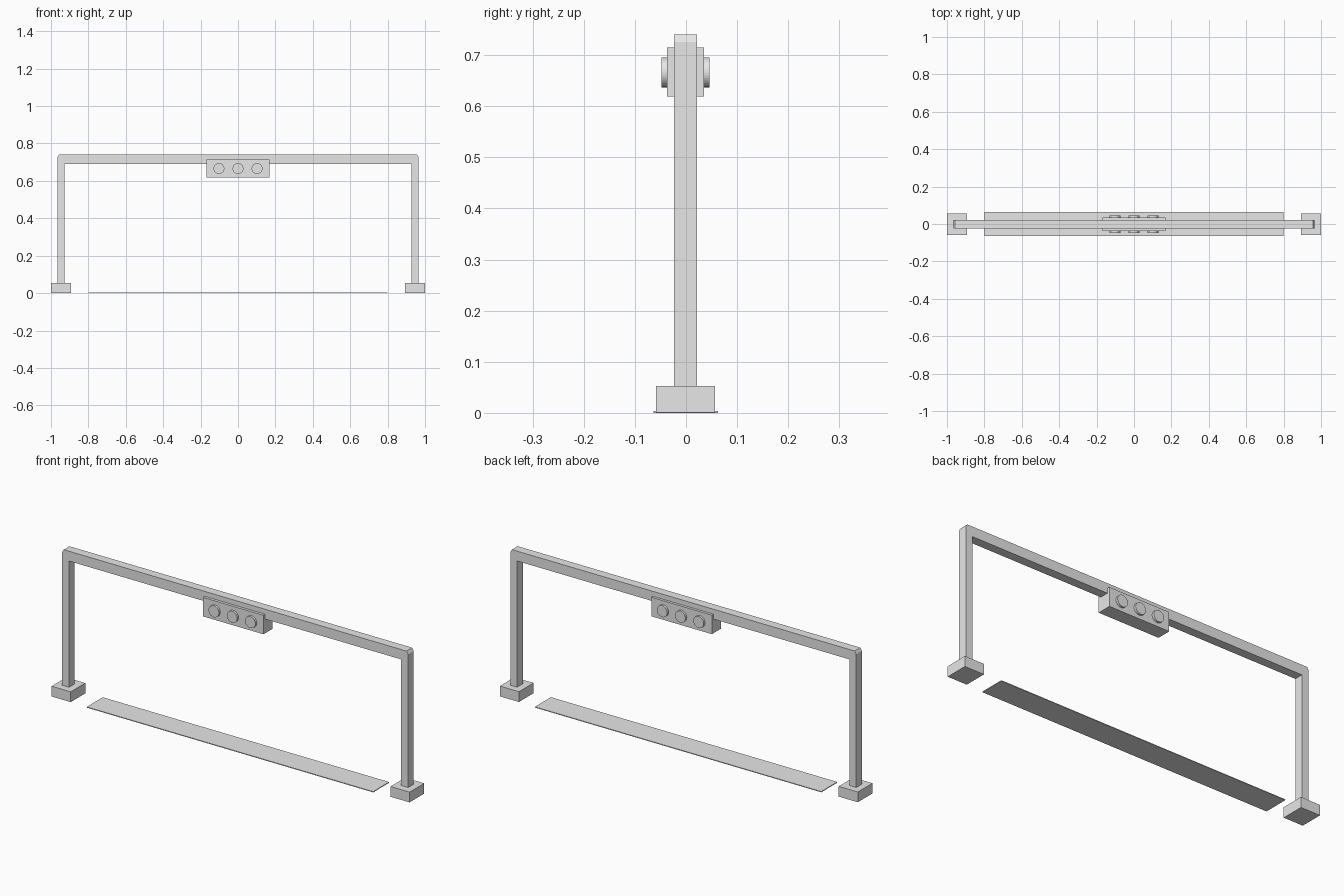
import bpy, bmesh
from math import pi
from mathutils import Matrix

cube = bpy.data.objects.get("Cube")
if cube:
    bpy.data.objects.remove(cube, do_unlink=True)

grey = bpy.data.materials.new("light_grey")
grey.use_nodes = True
grey.diffuse_color = (0.8, 0.8, 0.8, 1)
grey.node_tree.nodes["Principled BSDF"].inputs["Base Color"].default_value = (0.8, 0.8, 0.8, 1)


def finish(name, bm):
    bmesh.ops.recalc_face_normals(bm, faces=bm.faces)
    mesh = bpy.data.meshes.new(name)
    bm.to_mesh(mesh)
    bm.free()
    mesh.materials.append(grey)
    obj = bpy.data.objects.new(name, mesh)
    bpy.context.collection.objects.link(obj)
    return obj


def box(name, x, y, z):
    """Box from (min, max) ranges."""
    bm = bmesh.new()
    bmesh.ops.create_cube(bm, size=1)
    for v in bm.verts:
        v.co = [r[0] if c < 0 else r[1] for c, r in zip(v.co, (x, y, z))]
    return finish(name, bm)


def lamp(name, x, z, y0, y1, radius):
    """Round lens lying along y."""
    bm = bmesh.new()
    bmesh.ops.create_cone(bm, cap_ends=True, segments=32, radius1=radius, radius2=radius,
                          depth=y1 - y0,
                          matrix=Matrix.Translation((x, (y0 + y1) / 2, z)) @ Matrix.Rotation(pi / 2, 4, "X"))
    return finish(name, bm)


# Gantry frame: two posts and a crossbeam in one extruded outline, chamfered top corners
half = [(0.928, 0.05), (0.966, 0.05), (0.966, 0.726), (0.957, 0.74)]
outline = [(0.928, 0.69)] + half
outline += [(-x, z) for x, z in reversed(outline)]
bm = bmesh.new()
face = bm.faces.new([bm.verts.new((x, -0.023, z)) for x, z in outline])
ext = bmesh.ops.extrude_face_region(bm, geom=[face])
bmesh.ops.translate(bm, vec=(0, 0.045, 0),
                    verts=[v for v in ext["geom"] if isinstance(v, bmesh.types.BMVert)])
finish("gantry_frame", bm)

# Footings
for side, x in (("left", (0.893, 1)), ("right", (-1, -0.893))):
    box(side + "_footing", x, (-0.059, 0.057), (0.001, 0.053))

# Ground strip
box("ground_strip", (-0.8, 0.8), (-0.064, 0.063), (0, 0.004))

# Signal housing with three lamps through both faces
box("signal_housing", (-0.169, 0.168), (-0.037, 0.035), (0.619, 0.715))
for label, x in (("right", -0.102), ("middle", 0), ("left", 0.102)):
    lamp(label + "_front_lamp", x, 0.666, -0.048, -0.03, 0.029)
    lamp(label + "_back_lamp", x, 0.666, 0.03, 0.046, 0.029)
